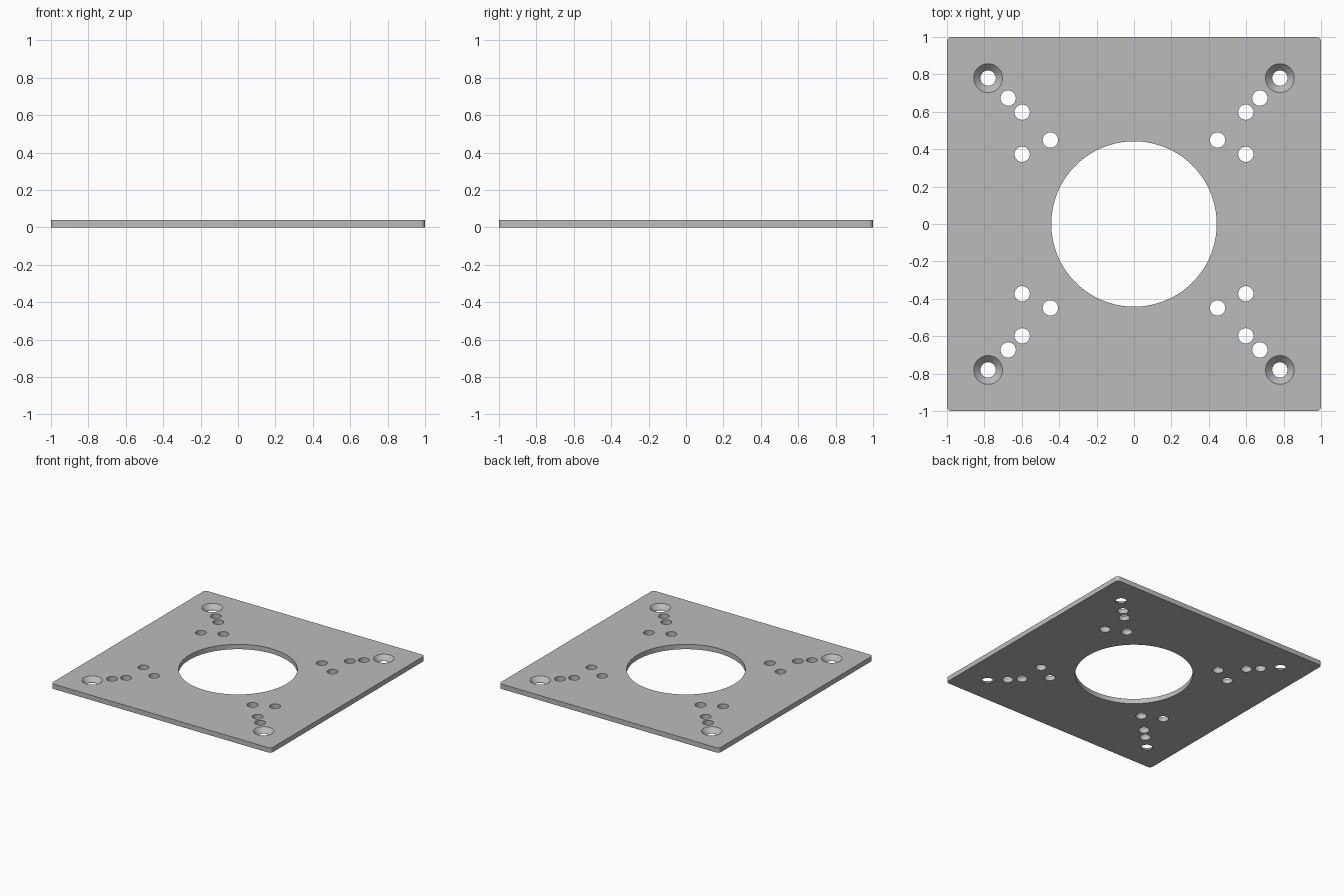
import bpy, bmesh, math

if "Cube" in bpy.data.objects:
    bpy.data.objects.remove(bpy.data.objects["Cube"])

T = 0.04          # plate thickness
R_HOLE = 0.041    # small hole radius


def link(name, bm):
    bmesh.ops.recalc_face_normals(bm, faces=bm.faces[:])
    me = bpy.data.meshes.new(name)
    bm.to_mesh(me)
    bm.free()
    ob = bpy.data.objects.new(name, me)
    bpy.context.collection.objects.link(ob)
    return ob


def lathe(bm, x, y, profile, n):
    """Closed solid of revolution from (radius, z) rings."""
    rings = []
    for r, z in profile:
        rings.append([bm.verts.new((x + r * math.cos(2 * math.pi * i / n),
                                    y + r * math.sin(2 * math.pi * i / n), z)) for i in range(n)])
    bm.faces.new(rings[0][::-1])
    bm.faces.new(rings[-1])
    for a, b in zip(rings, rings[1:]):
        for i in range(n):
            j = (i + 1) % n
            bm.faces.new((a[i], a[j], b[j], b[i]))


# square plate with slightly rounded corners
bm = bmesh.new()
bmesh.ops.create_cube(bm, size=1)
for v in bm.verts:
    v.co = (v.co.x * 2, v.co.y * 2, (v.co.z + 0.5) * T)
upright = [e for e in bm.edges if abs(e.verts[0].co.z - e.verts[1].co.z) > T / 2]
bmesh.ops.bevel(bm, geom=upright, offset=0.025, segments=6, profile=0.5, affect='EDGES')
plate = link("mounting_plate", bm)

# mid-grey finish
grey = bpy.data.materials.new("plate_grey")
grey.diffuse_color = (0.5, 0.5, 0.5, 1)
grey.use_nodes = True
grey.node_tree.nodes["Principled BSDF"].inputs["Base Color"].default_value = grey.diffuse_color
plate.data.materials.append(grey)

# cutters: central bore, four plain holes and one countersunk hole per corner
bm = bmesh.new()
lathe(bm, 0, 0, [(0.442, -0.05), (0.442, 0.1)], 128)
for sx in (-1, 1):
    for sy in (-1, 1):
        for x, y in ((0.447, 0.449), (0.598, 0.373), (0.598, 0.598), (0.673, 0.673)):
            lathe(bm, sx * x, sy * y, [(R_HOLE, -0.05), (R_HOLE, 0.1)], 40)
        lathe(bm, sx * 0.78, sy * 0.78,
              [(R_HOLE, -0.05), (R_HOLE, 0.002), (0.077, T), (0.077, 0.1)], 48)
cutter = link("hole_cutter", bm)
cutter.data.materials.append(grey)
cutter.hide_render = True

mod = plate.modifiers.new("holes", 'BOOLEAN')
mod.operation = 'DIFFERENCE'
mod.solver = 'EXACT'
mod.object = cutter

# apply the cut and smooth the hole walls
bpy.context.view_layer.objects.active = plate
plate.select_set(True)
bpy.ops.object.modifier_apply(modifier=mod.name)
bpy.data.objects.remove(cutter, do_unlink=True)
bpy.ops.object.shade_smooth_by_angle(angle=math.radians(30))
